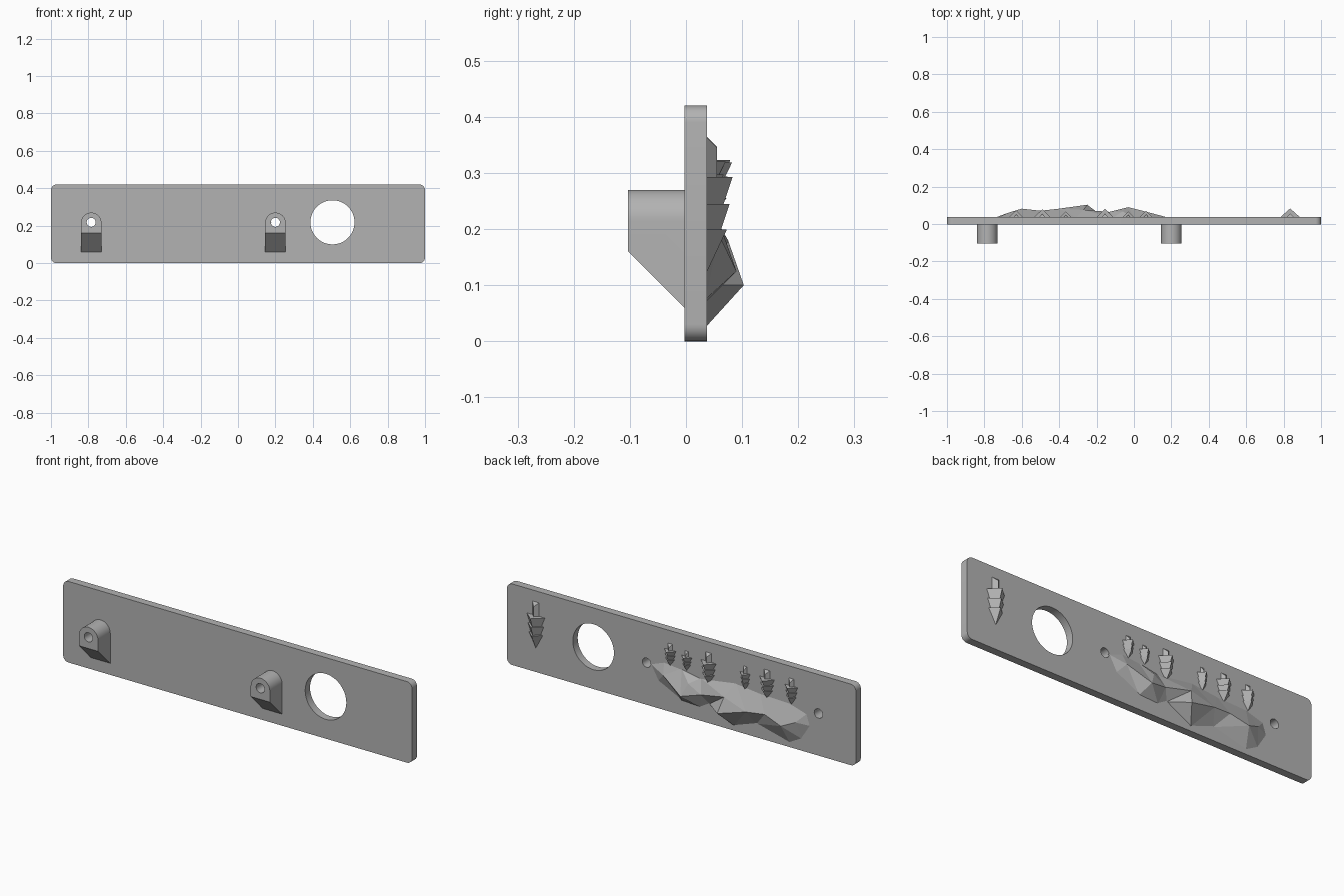
import bpy
import bmesh
from math import pi, sin, cos, radians
from mathutils import Vector
from mathutils.geometry import delaunay_2d_cdt

FRONT, BACK = -0.003, 0.037      # plate faces
HOLE_Z = 0.218
BOSS_XS = (-0.785, 0.2)

default_cube = bpy.data.objects.get("Cube")
if default_cube:
    bpy.data.objects.remove(default_cube, do_unlink=True)

grey = bpy.data.materials.new("plain grey")
grey.use_nodes = True
grey.diffuse_color = (0.45, 0.45, 0.45, 1)
grey.node_tree.nodes["Principled BSDF"].inputs["Base Color"].default_value = grey.diffuse_color


def finish(bm, name):
    """Turn a bmesh into a named grey object."""
    bmesh.ops.recalc_face_normals(bm, faces=bm.faces)
    mesh = bpy.data.meshes.new(name)
    bm.to_mesh(mesh)
    bm.free()
    mesh.materials.append(grey)
    obj = bpy.data.objects.new(name, mesh)
    bpy.context.collection.objects.link(obj)
    return obj


def arc(cx, cz, radius, start, end, steps):
    """Points along an arc in the xz plane, angles in degrees."""
    angles = [radians(start + (end - start) * i / steps) for i in range(steps + 1)]
    return [(cx + radius * cos(a), cz + radius * sin(a)) for a in angles]


def prism(profile, y0, y1):
    """Extrude an xz profile along y."""
    bm = bmesh.new()
    face = bm.faces.new([bm.verts.new((x, y0, z)) for x, z in profile])
    grown = bmesh.ops.extrude_face_region(bm, geom=[face])["geom"]
    verts = [v for v in grown if isinstance(v, bmesh.types.BMVert)]
    bmesh.ops.translate(bm, vec=(0, y1 - y0, 0), verts=verts)
    return bm


def drill(obj, holes):
    """Cut round holes along y and apply them."""
    cutters = []
    for x, z, radius in holes:
        ring = arc(x, z, radius, 0, 360, 48)[:-1]
        cutter = finish(prism(ring, -0.3, 0.3), "hole_cutter")
        cutter.hide_render = True
        cutters.append(cutter)
        mod = obj.modifiers.new("hole", "BOOLEAN")
        mod.operation = "DIFFERENCE"
        mod.solver = "EXACT"
        mod.object = cutter
    graph = bpy.context.evaluated_depsgraph_get()
    cut_mesh = bpy.data.meshes.new_from_object(obj.evaluated_get(graph))
    obj.modifiers.clear()
    obj.data = cut_mesh
    for cutter in cutters:
        bpy.data.objects.remove(cutter, do_unlink=True)


def smooth(obj):
    bpy.ops.object.select_all(action="DESELECT")
    obj.select_set(True)
    bpy.context.view_layer.objects.active = obj
    bpy.ops.object.shade_smooth_by_angle(angle=radians(30))


# Long plate with rounded corners, one large opening and two screw holes
r, top = 0.03, 0.42
outline = (arc(1 - r, top - r, r, 0, 90, 8) + arc(r - 1, top - r, r, 90, 180, 8)
           + arc(r - 1, r, r, 180, 270, 8) + arc(1 - r, r, r, 270, 360, 8))
plate = finish(prism(outline, FRONT, BACK), "plate")
drill(plate, [(0.505, HOLE_Z, 0.118)] + [(x, HOLE_Z, 0.024) for x in BOSS_XS])
smooth(plate)

# Arched mounting bosses with a sloping underside
for side, x in zip(("right", "left"), BOSS_XS):
    half = 0.055
    arch = [(x - half, 0.04), (x + half, 0.04)] + arc(x, 0.215, half, 0, 180, 24)
    bm = prism(arch, -0.103, 0.01)
    cut = bmesh.ops.bisect_plane(bm, geom=bm.verts[:] + bm.edges[:] + bm.faces[:],
                                 plane_co=(0, FRONT, 0.06), plane_no=(0, -1, -1),
                                 clear_outer=True)["geom_cut"]
    rim = [e for e in cut if isinstance(e, bmesh.types.BMEdge)]
    bmesh.ops.holes_fill(bm, edges=rim, sides=0)
    boss = finish(bm, side + "_boss")
    drill(boss, [(x, HOLE_Z, 0.024)])
    smooth(boss)


# Relief trees: stacked three-sided tiers, tips pointing down
def tree(name, x, tip, crown, half, depth):
    bm = bmesh.new()
    height = crown - tip

    def tier(low, high, low_scale, high_scale, slant=0):
        rings = []
        for level, scale, drop in ((low, low_scale, 0), (high, high_scale, slant)):
            z = tip + level * height
            rings.append([bm.verts.new(p) for p in (
                (x - half * scale, BACK - 0.002, z), (x + half * scale, BACK - 0.002, z),
                (x, BACK + depth * scale, z - drop))])
        a, b = rings
        bm.faces.new(a)
        bm.faces.new(b)
        for i in range(3):
            j = (i + 1) % 3
            bm.faces.new((a[i], a[j], b[j], b[i]))

    tier(0, 0.31, 0.02, 0.78)
    tier(0.28, 0.5, 0.5, 0.89)
    tier(0.47, 0.7, 0.6, 1)
    tier(0.68, 1, 0.4, 0.4, slant=0.02)
    return finish(bm, name)


TREES = [(0.835, 0.125, 0.365, 0.054, 0.046), (0.065, 0.24, 0.355, 0.036, 0.034),
         (-0.03, 0.24, 0.342, 0.032, 0.03), (-0.155, 0.205, 0.367, 0.046, 0.045),
         (-0.365, 0.23, 0.353, 0.031, 0.031), (-0.49, 0.22, 0.367, 0.045, 0.042),
         (-0.63, 0.225, 0.36, 0.039, 0.036)]
for number, values in enumerate(TREES):
    tree(f"tree_{number + 1}", *values)

# Faceted mountain range: a base outline (x, z) and raised peaks (x, z, height)
BASE = [(0.18, 0.22), (0.135, 0.14), (0, 0.075), (-0.11, 0.07), (-0.16, 0.1),
        (-0.3, 0.025), (-0.43, 0.07), (-0.62, 0.022), (-0.69, 0.06), (-0.74, 0.14),
        (-0.72, 0.2), (-0.62, 0.23), (-0.45, 0.235), (-0.31, 0.25), (-0.11, 0.22),
        (0, 0.24), (0.1, 0.25)]
PEAKS = [(0.09, 0.19, 0.022), (-0.03, 0.125, 0.053), (-0.06, 0.19, 0.03),
         (-0.13, 0.15, 0.028), (-0.25, 0.1, 0.066), (-0.27, 0.18, 0.038),
         (-0.4, 0.14, 0.045), (-0.5, 0.15, 0.034), (-0.6, 0.12, 0.045),
         (-0.67, 0.15, 0.024)]
flat = [Vector(p) for p in BASE] + [Vector(p[:2]) for p in PEAKS]
heights = [-0.002] * len(BASE) + [p[2] for p in PEAKS]
count = len(BASE)
loop = [(i, (i + 1) % count) for i in range(count)]
points, _, faces, origin, _, _ = delaunay_2d_cdt(flat, loop, [], 1, 1e-5)
bm = bmesh.new()
verts = [bm.verts.new((p.x, BACK + heights[src[0]], p.y)) for p, src in zip(points, origin)]
for face in faces:
    bm.faces.new([verts[i] for i in face])
border = [e for e in bm.edges if e.is_boundary]
bmesh.ops.holes_fill(bm, edges=border, sides=0)
finish(bm, "mountain_range")
